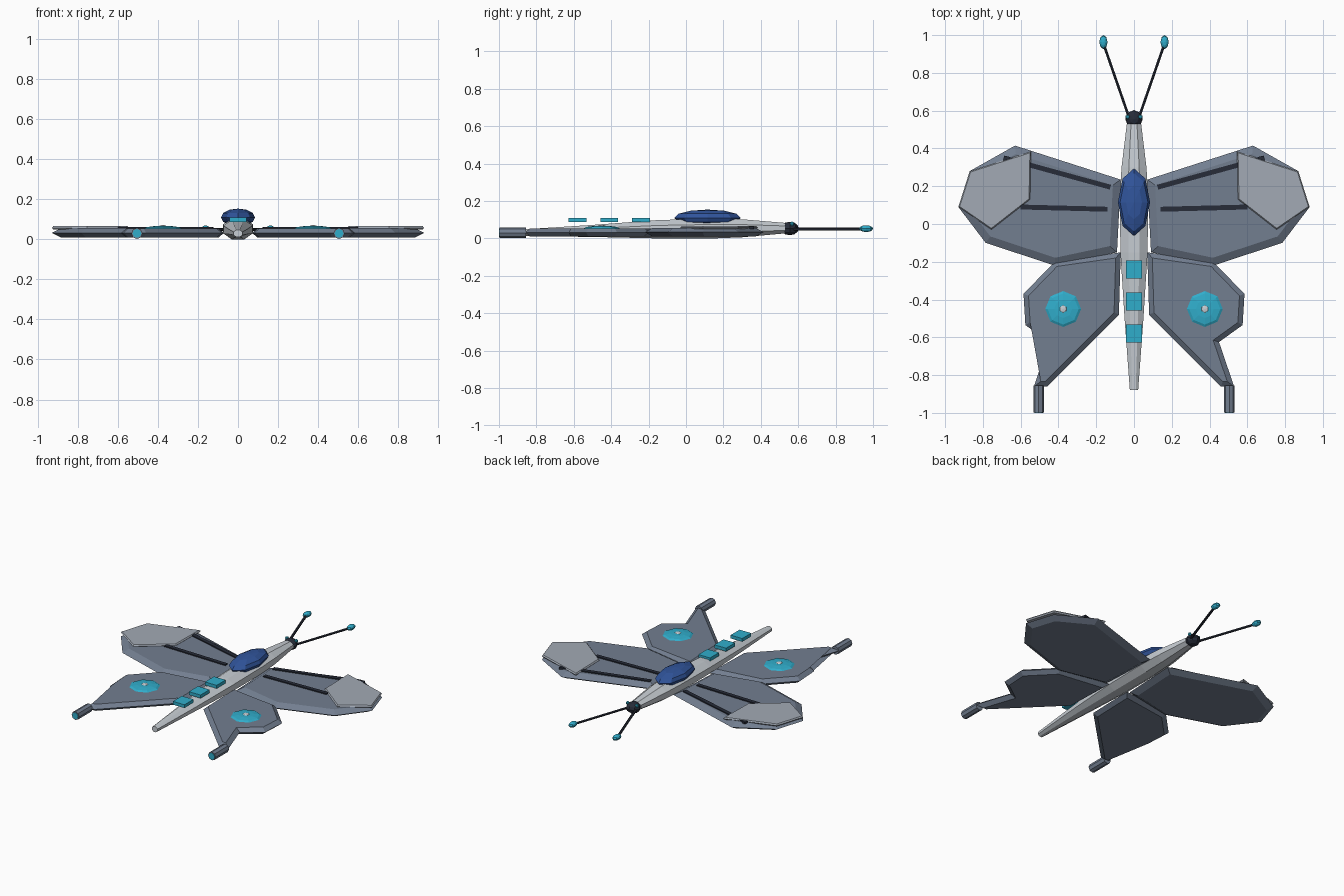
import bpy, bmesh, math
from mathutils import Vector, Matrix

if "Cube" in bpy.data.objects:
    bpy.data.objects.remove(bpy.data.objects["Cube"])


def material(name, *rgb):
    m = bpy.data.materials.new(name)
    m.diffuse_color = (*rgb, 1)
    m.use_nodes = True
    m.node_tree.nodes["Principled BSDF"].inputs["Base Color"].default_value = m.diffuse_color
    return m


HULL = material("hull", 0.58, 0.62, 0.66)
WING = material("wing", 0.17, 0.21, 0.28)
PLATE = material("plate", 0.36, 0.40, 0.46)
DARK = material("dark", 0.02, 0.025, 0.04)
BLUE = material("blue", 0.03, 0.09, 0.33)
CYAN = material("cyan", 0.03, 0.42, 0.60)


def finish(name, bm, mat):
    bmesh.ops.recalc_face_normals(bm, faces=bm.faces)
    me = bpy.data.meshes.new(name)
    bm.to_mesh(me)
    bm.free()
    me.materials.append(mat)
    ob = bpy.data.objects.new(name, me)
    bpy.context.collection.objects.link(ob)
    return ob


def loft(name, rings, mat):
    bm = bmesh.new()
    loops = [[bm.verts.new(p) for p in r] for r in rings]
    n = len(loops[0])
    for a, b in zip(loops, loops[1:]):
        for i in range(n):
            bm.faces.new((a[i], a[(i + 1) % n], b[(i + 1) % n], b[i]))
    caps = [bm.faces.new(loops[0]), bm.faces.new(loops[-1])]
    bmesh.ops.triangulate(bm, faces=caps)
    return finish(name, bm, mat)


def ellipsoid(name, loc, size, mat, seg=8, rings=6):
    bm = bmesh.new()
    bmesh.ops.create_uvsphere(bm, u_segments=seg, v_segments=rings, radius=1,
                              matrix=Matrix.LocRotScale(Vector(loc), None, Vector(size)))
    return finish(name, bm, mat)


def box(name, loc, size, mat, angle=0):
    bm = bmesh.new()
    rot = Matrix.Rotation(angle, 3, 'Z').to_quaternion()
    bmesh.ops.create_cube(bm, size=1, matrix=Matrix.LocRotScale(Vector(loc), rot, Vector(size)))
    return finish(name, bm, mat)


def rod(name, a, b, r, mat, seg=8):
    a, b = Vector(a), Vector(b)
    q = (b - a).to_track_quat('Z', 'Y')
    bm = bmesh.new()
    bmesh.ops.create_cone(bm, cap_ends=True, segments=seg, radius1=r, radius2=r, depth=(b - a).length,
                          matrix=Matrix.LocRotScale((a + b) / 2, q, None))
    return finish(name, bm, mat)


def inset(pts, d):
    # mitred inward offset of a clockwise outline
    out = []
    for i, p in enumerate(pts):
        p = Vector(p)
        u = (p - Vector(pts[i - 1])).normalized()
        v = (Vector(pts[(i + 1) % len(pts)]) - p).normalized()
        n1, n2 = Vector((u.y, -u.x)), Vector((v.y, -v.x))
        out.append(p + (n1 + n2) * d / (1 + n1.dot(n2)))
    return out


def slab(name, pts, s, z0, z1, d, mat):
    # plate with a bevelled knife edge all round
    small, zm = inset(pts, d), (z0 + z1) / 2
    rings = [[(s * p[0], p[1], z) for p in o] for o, z in ((small, z0), (pts, zm), (small, z1))]
    return loft(name, rings, mat)


# fuselage: y, half width, centre z, half height
sections = [(-0.88, 0.022, 0.03, 0.018), (-0.5, 0.05, 0.04, 0.032), (-0.15, 0.072, 0.049, 0.049),
            (0.15, 0.075, 0.053, 0.053), (0.3, 0.066, 0.054, 0.048), (0.53, 0.038, 0.055, 0.028)]
angles = [math.pi / 8 + k * math.pi / 4 for k in range(8)]
loft("fuselage", [[(w * math.cos(a) / 0.924, y, z + h * math.sin(a) / 0.924) for a in angles]
                  for y, w, z, h in sections], HULL)

# canopy, head and spine lights
ellipsoid("canopy", (0, 0.115, 0.11), (0.085, 0.178, 0.044), BLUE)
ellipsoid("head", (0, 0.555, 0.053), (0.046, 0.048, 0.036), DARK)
for i, y in enumerate((-0.24, -0.41, -0.58)):
    box(f"spine_light_{i + 1}", (0, y, 0.098), (0.086, 0.095, 0.022), CYAN)

FORE = [(0.07, 0.235), (0.63, 0.415), (0.87, 0.28), (0.93, 0.09), (0.785, -0.10), (0.42, -0.22), (0.09, -0.15)]
TIP = [(0.545, 0.385), (0.87, 0.28), (0.93, 0.09), (0.755, -0.03), (0.55, 0.13)]
HIND = [(0.07, -0.15), (0.42, -0.20), (0.585, -0.37), (0.575, -0.535), (0.45, -0.625),
        (0.53, -0.86), (0.46, -0.86), (0.08, -0.48)]

for side, s in (("left", -1), ("right", 1)):
    # wings with raised tip panels
    slab(f"{side}_forewing", FORE, s, 0.01, 0.056, 0.04, WING)
    slab(f"{side}_hindwing", HIND, s, 0.01, 0.054, 0.026, WING)
    slab(f"{side}_wingtip_panel", TIP, s, 0.05, 0.066, 0.006, PLATE)
    # dark wing struts
    for k, (a, b) in enumerate((((0.125, 0.195), (0.69, 0.35)), ((0.14, 0.078), (0.6, 0.09)))):
        dx, dy = s * (b[0] - a[0]), b[1] - a[1]
        box(f"{side}_wing_strut_{k + 1}", (s * (a[0] + b[0]) / 2, (a[1] + b[1]) / 2, 0.056),
            (math.hypot(dx, dy), 0.026, 0.014), DARK, math.atan2(dy, dx))
    # round wing emitter
    ellipsoid(f"{side}_emitter", (s * 0.375, -0.45, 0.054), (0.095, 0.095, 0.014), CYAN)
    ellipsoid(f"{side}_emitter_core", (s * 0.375, -0.45, 0.066), (0.022, 0.022, 0.006), HULL, 6, 4)
    # tail thruster
    rod(f"{side}_thruster", (s * 0.505, -0.855, 0.03), (s * 0.505, -0.997, 0.03), 0.028, WING)
    rod(f"{side}_thruster_glow", (s * 0.505, -0.98, 0.03), (s * 0.505, -1.0, 0.03), 0.022, CYAN)
    # antenna and eye
    rod(f"{side}_antenna", (s * 0.03, 0.575, 0.05), (s * 0.16, 0.95, 0.05), 0.008, DARK, 6)
    ellipsoid(f"{side}_antenna_tip", (s * 0.162, 0.963, 0.052), (0.022, 0.037, 0.018), CYAN)
    ellipsoid(f"{side}_eye", (s * 0.034, 0.567, 0.078), (0.012, 0.012, 0.012), CYAN, 6, 4)
